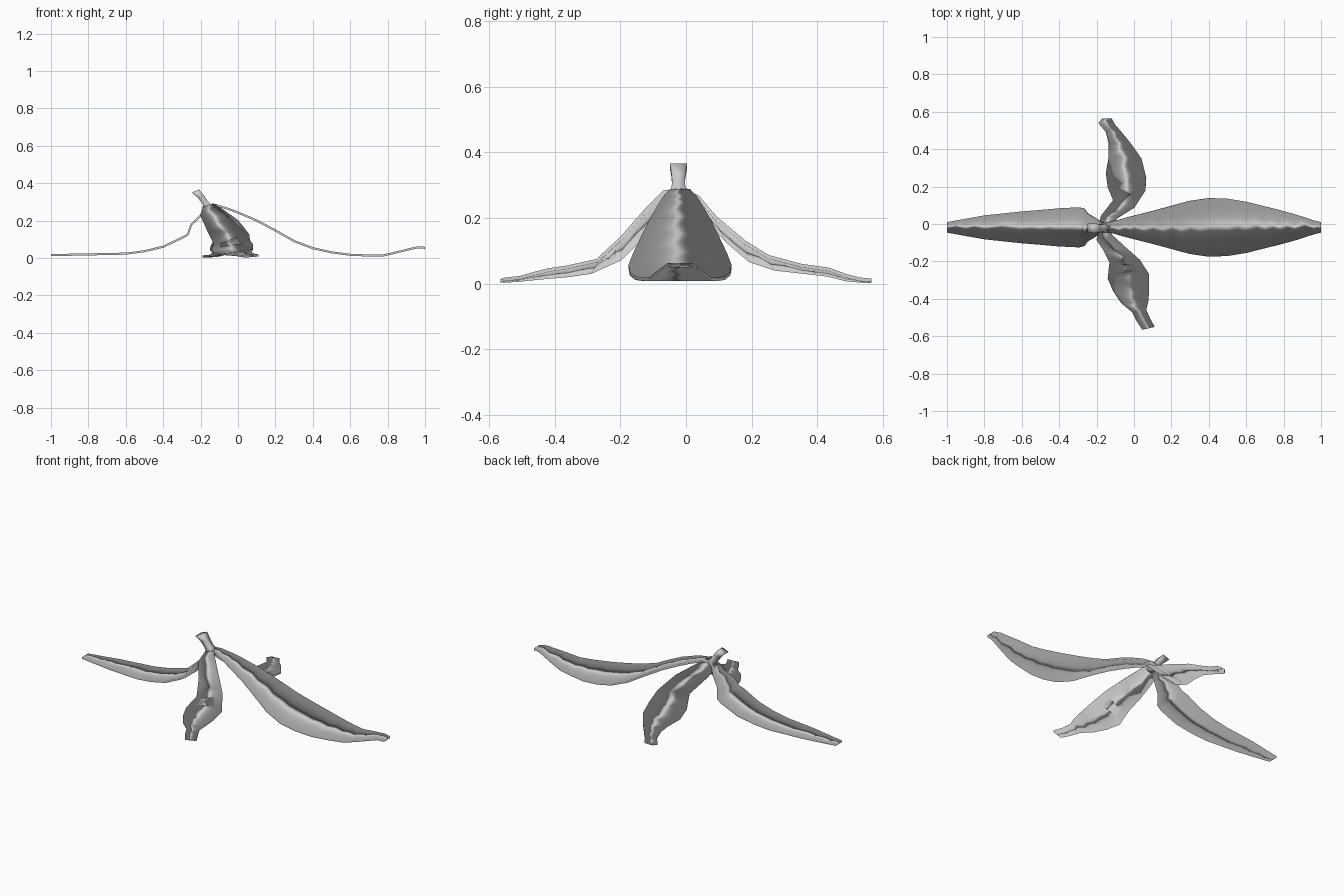
import bpy, bmesh, math
from mathutils import Vector

if "Cube" in bpy.data.objects:
    bpy.data.objects.remove(bpy.data.objects["Cube"])


def loft(name, rings, normals=None):
    """Closed tube through rings of points, fully smooth, optional soft normals per point."""
    bm = bmesh.new()
    vs = [[bm.verts.new(p) for p in r] for r in rings]
    n = len(vs[0])
    for a, b in zip(vs, vs[1:]):
        for i in range(n):
            j = (i + 1) % n
            bm.faces.new((a[i], a[j], b[j], b[i]))
    bm.faces.new(vs[0])
    bm.faces.new(vs[-1])
    bmesh.ops.recalc_face_normals(bm, faces=bm.faces)
    mesh = bpy.data.meshes.new(name)
    bm.to_mesh(mesh)
    bm.free()
    ob = bpy.data.objects.new(name, mesh)
    bpy.context.collection.objects.link(ob)
    for p in mesh.polygons:
        p.use_smooth = True
    if normals:
        mesh.normals_split_custom_set_from_vertices(normals)
    return ob


def peel(name, rows, thick=0.011):
    """Thin strip between left and right edge points, shaded as rounded over its edges."""
    edges = [(Vector(r[:3]), Vector(r[3:])) for r in rows]
    mids = [(a + b) / 2 for a, b in edges]
    rings, normals = [], []
    for i, (a, b) in enumerate(edges):
        t = mids[min(i + 1, len(mids) - 1)] - mids[max(i - 1, 0)]
        n = (b - a).cross(t).normalized()
        if n.z < 0:
            n = -n
        out = (b - a).normalized()
        h = n * thick / 2
        rings.append([a + h, b + h, b - h, a - h])
        soft = n * .12
        normals += [(v.normalized()) for v in (soft - out, soft + out, out - soft, -out - soft)]
    return loft(name, rings, normals)


def straight(name, path):
    """Strip along x, from x, z and half width."""
    return peel(name, [(x, -.018 + w, z, x, -.018 - w, z) for x, z, w in path])


# Long peel strips to the right and left
straight("right_peel", [
    (-.17, .282, .022), (-.12, .283, .03), (-.05, .262, .05), (0, .243, .063),
    (.1, .2, .088), (.2, .147, .115), (.3, .09, .142), (.4, .052, .157),
    (.5, .03, .153), (.6, .017, .137), (.7, .013, .112), (.78, .014, .092),
    (.86, .033, .07), (.96, .057, .038), (1, .054, .028)])
straight("left_peel", [
    (-.15, .285, .022), (-.18, .265, .028), (-.2, .225, .045), (-.25, .178, .075),
    (-.268, .125, .1), (-.295, .11, .107), (-.4, .06, .102), (-.5, .036, .093),
    (-.6, .023, .085), (-.8, .019, .064), (-.9, .017, .046), (-1, .016, .028)])

# Short twisted strips to the front and back
peel("front_peel", [
    (-.185, -.03, .275, -.135, -.025, .285),
    (-.2, -.08, .225, -.115, -.065, .28),
    (-.16, -.14, .135, -.05, -.125, .22),
    (-.13, -.2, .075, .03, -.195, .14),
    (-.14, -.29, .035, .08, -.27, .07),
    (-.11, -.36, .025, .08, -.36, .05),
    (-.07, -.42, .02, .075, -.42, .041),
    (-.01, -.47, .015, .065, -.46, .031),
    (.015, -.52, .01, .085, -.505, .018),
    (.045, -.565, .008, .11, -.55, .013)])
peel("back_peel", [
    (-.19, -.015, .27, -.13, -.02, .288),
    (-.175, .04, .215, -.09, .035, .265),
    (-.11, .125, .13, 0, .09, .2),
    (-.14, .195, .07, .06, .18, .125),
    (-.15, .27, .045, .065, .25, .082),
    (-.135, .36, .035, .04, .35, .055),
    (-.135, .43, .027, -.02, .435, .043),
    (-.15, .49, .012, -.065, .49, .023),
    (-.19, .54, .008, -.1, .53, .013),
    (-.17, .563, .008, -.12, .565, .01)])

# Stem, leaning back to the left
path = [(-.14, .255, .026), (-.16, .277, .03), (-.178, .3, .025), (-.2, .33, .027), (-.228, .358, .034)]
side, up = Vector((0, 1, 0)), Vector((.85, 0, .35))
loft("stem", [[Vector((x, -.023, z)) + (side * math.cos(k * math.tau / 4 + math.pi / 4) * 1.1
               + up * math.sin(k * math.tau / 4 + math.pi / 4)) * r for k in range(4)]
              for x, z, r in path])
